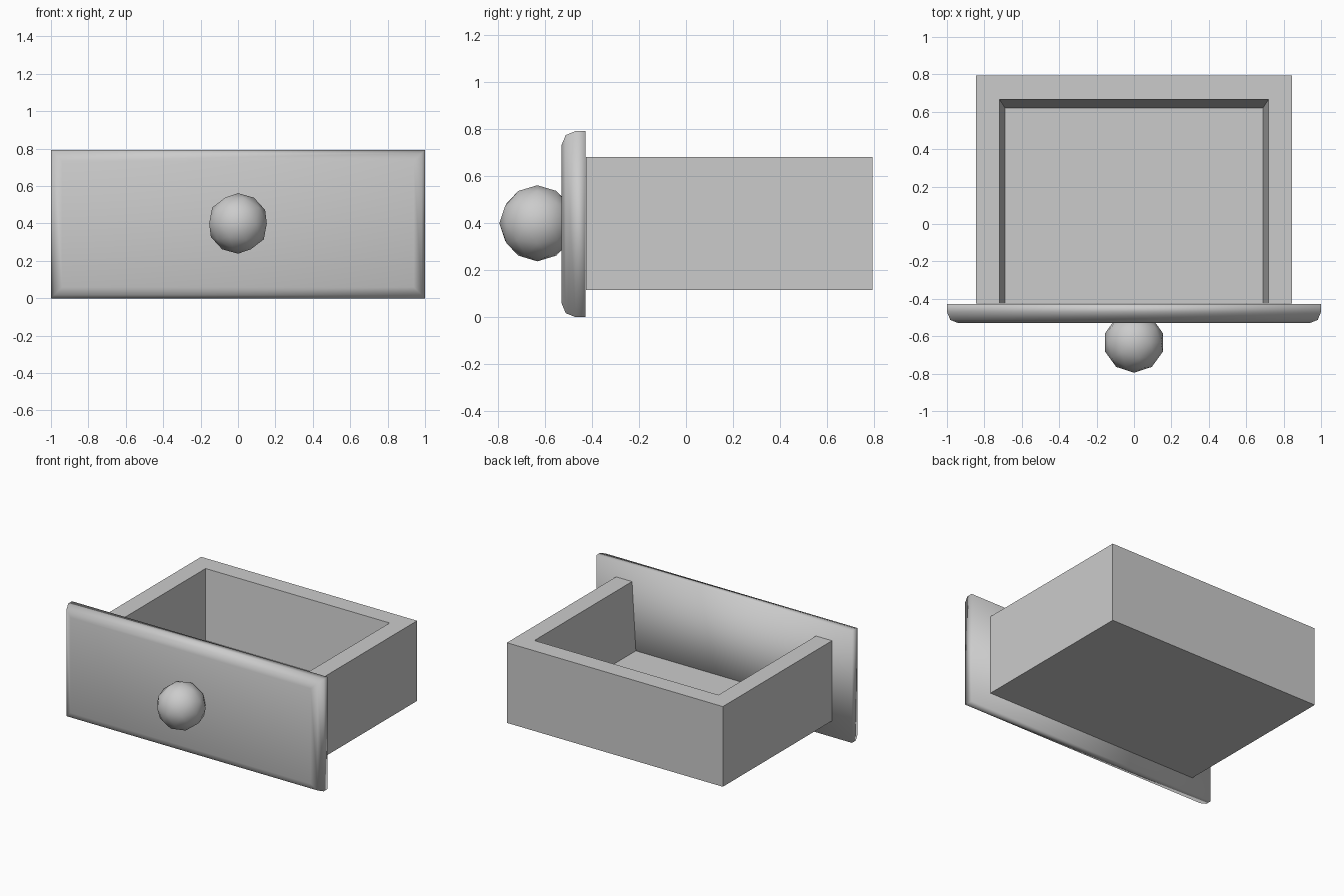
import bpy, bmesh

if "Cube" in bpy.data.objects:
    bpy.data.objects.remove(bpy.data.objects["Cube"])

# One plain grey for the whole piece
grey = bpy.data.materials.new("plain grey")
grey.use_nodes = True
COLOUR = (0.6, 0.6, 0.6, 1)
grey.diffuse_color = COLOUR
grey.node_tree.nodes["Principled BSDF"].inputs["Base Color"].default_value = COLOUR


def finish(bm, name, smooth=False):
    for face in bm.faces:
        face.smooth = smooth
    mesh = bpy.data.meshes.new(name)
    bm.to_mesh(mesh)
    bm.free()
    mesh.materials.append(grey)
    obj = bpy.data.objects.new(name, mesh)
    bpy.context.collection.objects.link(obj)
    return obj


def block(x, y, z, taper=(0, 0)):
    """Box of half width x between the y and z limits; taper widens the sides and back at the top."""
    bm = bmesh.new()
    bmesh.ops.create_cube(bm, size=2)
    for v in bm.verts:
        top, back = v.co.z > 0, v.co.y > 0
        v.co.x *= x + taper[0] * top
        v.co.y = y[back] + taper[1] * (top and back)
        v.co.z = z[top]
    return bm


# Tray: solid box hollowed by a tapered cutter that is open to the top and front
tray = finish(block(0.845, (-0.425, 0.795), (0.115, 0.682)), "drawer_tray")
cutter = finish(block(0.69, (-0.6, 0.62), (0.2, 0.782), (0.036, 0.056)), "tray_cutter")
cutter.hide_render = True
hollow = tray.modifiers.new("hollow", 'BOOLEAN')
hollow.operation = 'DIFFERENCE'
hollow.solver = 'EXACT'
hollow.object = cutter
bpy.context.view_layer.objects.active = tray
bpy.ops.object.modifier_apply(modifier=hollow.name)
bpy.data.objects.remove(cutter)

# Front panel: rounded only around its outer face
bm = block(1, (-0.53, -0.427), (0, 0.793))
rim = [e for e in bm.edges if all(v.co.y < -0.5 for v in e.verts)]
bmesh.ops.bevel(bm, geom=rim, offset=0.06, segments=2, profile=0.5, affect='EDGES')
finish(bm, "front_panel", smooth=True)

# Round knob
bm = bmesh.new()
bmesh.ops.create_icosphere(bm, subdivisions=2, radius=0.162)
knob = finish(bm, "knob", smooth=True)
knob.location = (0, -0.633, 0.4)
